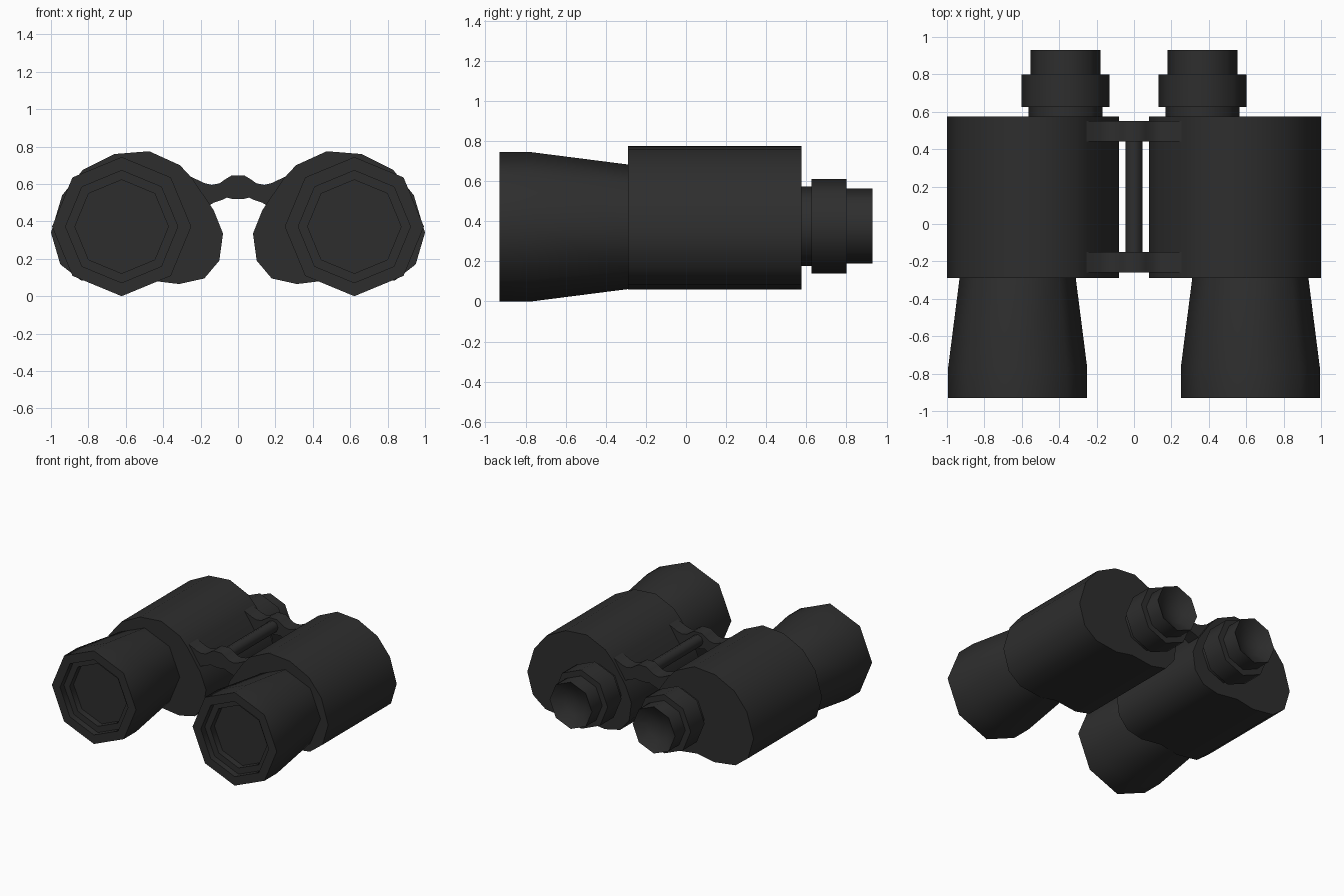
import bpy, bmesh, math

if "Cube" in bpy.data.objects:
    bpy.data.objects.remove(bpy.data.objects["Cube"])

black = bpy.data.materials.new("matte_black")
black.diffuse_color = (0.027, 0.027, 0.027, 1)
black.use_nodes = True
black.node_tree.nodes["Principled BSDF"].inputs["Base Color"].default_value = black.diffuse_color


def finish(name, bm):
    bmesh.ops.recalc_face_normals(bm, faces=bm.faces)
    me = bpy.data.meshes.new(name)
    bm.to_mesh(me)
    bm.free()
    for p in me.polygons:
        p.use_smooth = True
    me.set_sharp_from_angle(angle=math.radians(50))
    me.materials.append(black)
    ob = bpy.data.objects.new(name, me)
    bpy.context.collection.objects.link(ob)
    return ob


def lathe(name, profile, x, z, n=8):
    """Turn (radius, y) pairs around an axis parallel to y; radius 0 closes an end."""
    bm = bmesh.new()
    rings = []
    for r, y in profile:
        if r == 0:
            rings.append([bm.verts.new((x, y, z))] * n)
        else:
            rings.append([bm.verts.new((x + r * math.cos(math.tau * i / n), y,
                                        z + r * math.sin(math.tau * i / n)))
                          for i in range(n)])
    for a, b in zip(rings, rings[1:]):
        for i in range(n):
            j = (i + 1) % n
            bm.faces.new(list(dict.fromkeys([a[i], a[j], b[j], b[i]])))
    return finish(name, bm)


def prism(name, outline, y0, y1):
    """Extrude an (x, z) outline along y."""
    bm = bmesh.new()
    face = bm.faces.new([bm.verts.new((x, y0, z)) for x, z in outline])
    out = bmesh.ops.extrude_face_region(bm, geom=[face])["geom"]
    bmesh.ops.translate(bm, vec=(0, y1 - y0, 0),
                        verts=[v for v in out if isinstance(v, bmesh.types.BMVert)])
    return finish(name, bm)


# outline of the right prism housing, seen from the front
housing = [(0.475, 0.775), (0.66, 0.76), (0.83, 0.675), (0.94, 0.54), (1.0, 0.34),
           (0.95, 0.17), (0.84, 0.085), (0.65, 0.06), (0.50, 0.088), (0.315, 0.065),
           (0.18, 0.095), (0.10, 0.19), (0.08, 0.335), (0.13, 0.46),
           (0.245, 0.63), (0.31, 0.70)]
# objective tube with stepped recess and lens
objective = [(0, -0.285), (0.31, -0.285), (0.372, -0.77), (0.372, -0.93), (0.30, -0.93),
             (0.30, -0.88), (0.25, -0.88), (0.25, -0.83), (0, -0.83)]
# eyepiece neck, collar and dished eyecup
eyepiece = [(0, 0.57), (0.198, 0.57), (0.198, 0.625), (0.235, 0.625), (0.235, 0.80),
            (0.187, 0.80), (0.187, 0.93), (0.10, 0.875), (0, 0.86)]

for side, s in (("right", 1), ("left", -1)):
    prism(side + "_housing", [(s * x, z) for x, z in housing], -0.29, 0.575)
    lathe(side + "_objective", objective, s * 0.622, 0.372)
    lathe(side + "_eyepiece", eyepiece, s * 0.367, 0.375)

# hinge bridges: half outline mirrored about x = 0
half = [(0.035, 0.645), (0.06, 0.63), (0.10, 0.603), (0.14, 0.595), (0.18, 0.605),
        (0.255, 0.64), (0.255, 0.46), (0.17, 0.475), (0.13, 0.50), (0.085, 0.515),
        (0.06, 0.527), (0.03, 0.52)]
bridge = half + [(-x, z) for x, z in reversed(half)]
prism("front_bridge", bridge, -0.26, -0.15)
prism("rear_bridge", bridge, 0.44, 0.55)

# central hinge rod
lathe("hinge_rod", [(0, -0.2), (0.046, -0.2), (0.046, 0.5), (0, 0.5)], 0, 0.582)
